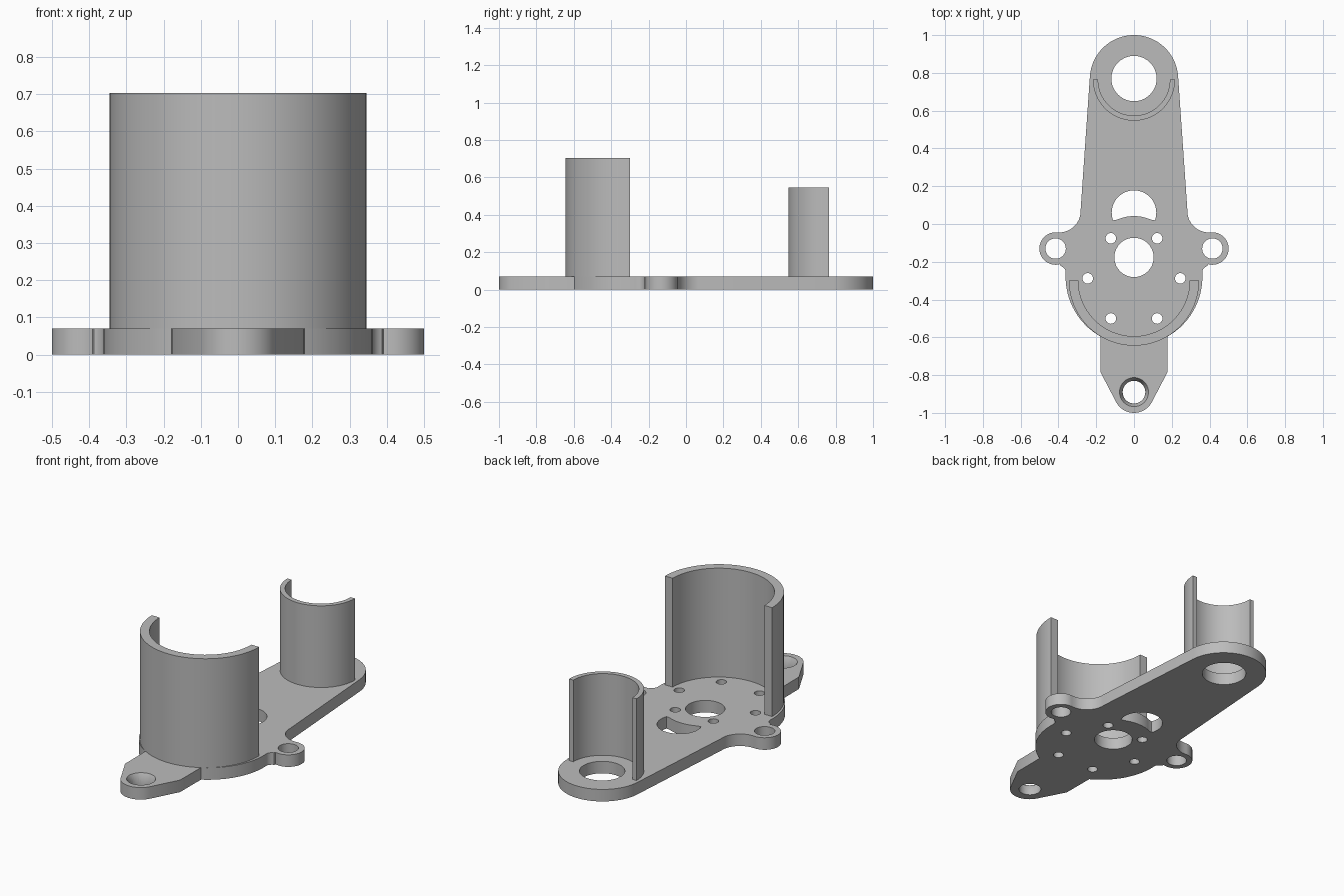
import bpy, bmesh
from math import cos, sin, radians, pi, sqrt

if "Cube" in bpy.data.objects:
    bpy.data.objects.remove(bpy.data.objects["Cube"], do_unlink=True)

THICK = 0.07

grey = bpy.data.materials.new("plain grey")
grey.use_nodes = True
colour = (0.5, 0.5, 0.5, 1)
grey.diffuse_color = colour
grey.node_tree.nodes["Principled BSDF"].inputs["Base Color"].default_value = colour


def arc(cx, cy, r, start, end, steps=24):
    """Points along an arc, angles in degrees."""
    angles = [radians(start + (end - start) * i / steps) for i in range(steps + 1)]
    return [(cx + r * cos(a), cy + r * sin(a)) for a in angles]


def circle(cx, cy, r, steps=40):
    return arc(cx, cy, r, 0, 360, steps)[:-1]


def extrude(name, loops, z0, z1):
    """Solid from an outer loop and hole loops."""
    curve = bpy.data.curves.new(name, 'CURVE')
    curve.dimensions = '2D'
    curve.fill_mode = 'BOTH'
    curve.extrude = (z1 - z0) / 2
    for loop in loops:
        spline = curve.splines.new('POLY')
        spline.points.add(len(loop) - 1)
        for p, (x, y) in zip(spline.points, loop):
            p.co = (x, y, 0, 1)
        spline.use_cyclic_u = True
    obj = bpy.data.objects.new(name, curve)
    bpy.context.collection.objects.link(obj)
    select(obj)
    bpy.ops.object.convert(target='MESH')
    obj = bpy.context.object
    bm = bmesh.new()
    bm.from_mesh(obj.data)
    bmesh.ops.remove_doubles(bm, verts=bm.verts, dist=1e-5)
    bmesh.ops.translate(bm, verts=bm.verts, vec=(0, 0, (z0 + z1) / 2))
    bmesh.ops.recalc_face_normals(bm, faces=bm.faces)
    bm.to_mesh(obj.data)
    bm.free()
    obj.data.materials.clear()
    obj.data.materials.append(grey)
    return obj


def select(obj):
    bpy.ops.object.select_all(action='DESELECT')
    obj.select_set(True)
    bpy.context.view_layer.objects.active = obj


def smooth(obj):
    select(obj)
    bpy.ops.object.shade_smooth_by_angle(angle=radians(30))


# Right half of the plate outline, from the rear tip to the front tip
half = arc(0, 0.766, 0.234, 90, 4, 24)
half += arc(0.397, 0.07, 0.115, 176, 262, 14)            # fillet into the ear
half += arc(0.415, -0.13, 0.086, 98, -106, 28)           # ear
half += arc(0.402, -0.262, 0.042, 110, 165, 6)           # fillet under the ear
half += arc(0, -0.28, 0.362, 2, -60.5, 24)               # round body
half += [(0.177, -0.785)]                                # tail
half += arc(0, -0.893, 0.107, -28, -90, 12)
outline = half + [(-x, y) for x, y in reversed(half[1:-1])]

# Holes
holes = [circle(0, 0.77, 0.12), circle(0, -0.177, 0.104), circle(0, -0.89, 0.06)]
for side in (-1, 1):
    holes.append(circle(side * 0.415, -0.13, 0.054))
for i in range(6):
    a = i * pi / 3
    holes.append(circle(0.245 * cos(a), -0.288 + 0.245 * sin(a), 0.028, 24))
holes.append(arc(0, 0.06, 0.118, -20, 200, 32) + arc(0, -0.177, 0.219, 118, 62, 14)[1:-1])

plate = extrude("base_plate", [outline] + holes, 0, THICK)

# Countersink of the front hole
mesh = bpy.data.meshes.new("countersink_cutter")
bm = bmesh.new()
bmesh.ops.create_cone(bm, cap_ends=True, segments=40, radius1=0.056, radius2=0.082, depth=0.05)
bmesh.ops.translate(bm, verts=bm.verts, vec=(0, -0.89, 0.055))
bm.to_mesh(mesh)
bm.free()
mesh.materials.append(grey)
cutter = bpy.data.objects.new("countersink_cutter", mesh)
cutter.hide_render = True
bpy.context.collection.objects.link(cutter)
mod = plate.modifiers.new("countersink", 'BOOLEAN')
mod.operation = 'DIFFERENCE'
mod.solver = 'EXACT'
mod.object = cutter
select(plate)
bpy.ops.object.modifier_apply(modifier=mod.name)
bpy.data.objects.remove(cutter, do_unlink=True)
smooth(plate)


# Half-round upright walls
def half_tube(name, cy, outer, inner, top):
    loop = arc(0, cy, outer, 180, 360, 48) + arc(0, cy, inner, 360, 180, 48)
    smooth(extrude(name, [loop], THICK - 0.005, top))


half_tube("front_half_tube", -0.299, 0.345, 0.295, 0.703)
half_tube("rear_half_tube", 0.764, 0.217, 0.19, 0.545)
